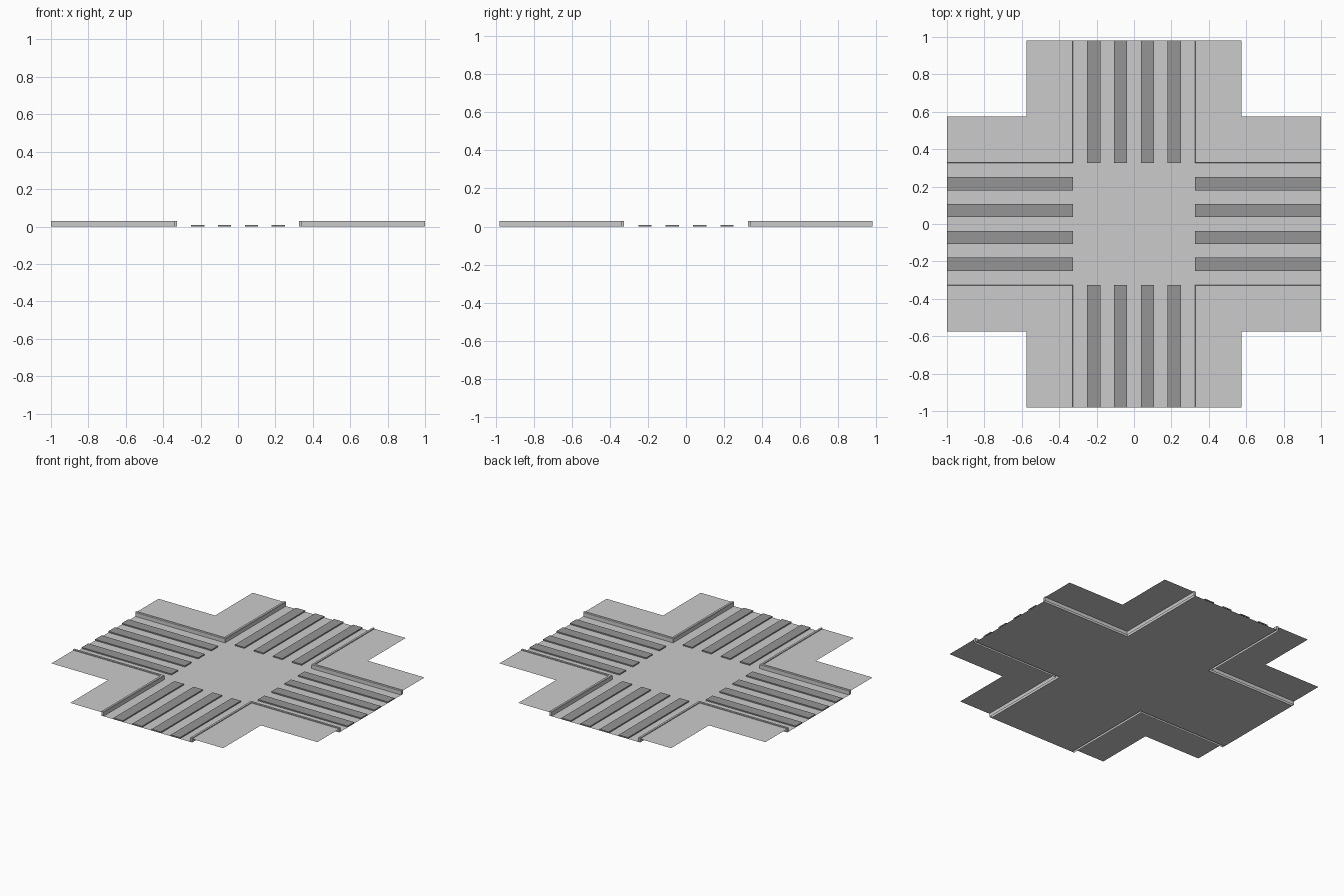
import bpy

if "Cube" in bpy.data.objects:
    bpy.data.objects.remove(bpy.data.objects["Cube"])

EX, EY = 1.0, 0.98      # ends of the road arms
R = 0.325               # half width of the road
C = 0.341               # back of the kerb
W = 0.575               # outer edge of the pavement
WALK_Z, KERB_Z = 0.024, 0.03


def add_mesh(name, verts, faces, mat=None):
    me = bpy.data.meshes.new(name)
    me.from_pydata(verts, [], faces)
    me.update()
    ob = bpy.data.objects.new(name, me)
    bpy.context.collection.objects.link(ob)
    if mat:
        me.materials.append(mat)
    return ob


# Road: one flat cross
add_mesh("road", [(x, y, 0) for x, y in (
    (-R, -EY), (R, -EY), (R, -R), (EX, -R), (EX, R), (R, R),
    (R, EY), (-R, EY), (-R, R), (-EX, R), (-EX, -R), (-R, -R))],
    [tuple(range(12))])

# Pavement and kerb in each corner
kerb_profile = [(R, 0), (R, KERB_Z - 0.003), (R + 0.003, KERB_Z), (C, KERB_Z), (C, 0)]
n = len(kerb_profile)
for sx, sy, tag in ((1, 1, "back_right"), (-1, 1, "back_left"),
                    (-1, -1, "front_left"), (1, -1, "front_right")):
    flip = sx * sy < 0

    def wind(face):
        return tuple(reversed(face)) if flip else tuple(face)

    walk = [(C, C), (EX, C), (EX, W), (W, W), (W, EY), (C, EY)]
    add_mesh("pavement_" + tag, [(sx * x, sy * y, WALK_Z) for x, y in walk],
             [wind(range(6))])

    # Kerb profile swept along the corner, mitred at the middle
    verts = [(sx * EX, sy * d, z) for d, z in kerb_profile]
    verts += [(sx * d, sy * d, z) for d, z in kerb_profile]
    verts += [(sx * d, sy * EY, z) for d, z in kerb_profile]
    faces = [wind((s * n + i, s * n + i + 1, s * n + n + i + 1, s * n + n + i))
             for s in range(2) for i in range(n - 1)]
    faces = [tuple(reversed(f)) for f in faces]
    faces += [wind(range(n)), wind(range(3 * n - 1, 2 * n - 1, -1))]
    kerb = add_mesh("kerb_" + tag, verts, faces)
    # consistent outward normals
    import bmesh
    bm = bmesh.new()
    bm.from_mesh(kerb.data)
    top = max(bm.faces, key=lambda f: f.calc_center_median().z)
    top.normal_update()
    if top.normal.z < 0:
        bmesh.ops.reverse_faces(bm, faces=bm.faces[:])
    bmesh.ops.recalc_face_normals(bm, faces=bm.faces[:])
    top.normal_update()
    if top.normal.z < 0:
        bmesh.ops.reverse_faces(bm, faces=bm.faces[:])
    bm.to_mesh(kerb.data)
    bm.free()

# Crossing stripes: four thin slabs on each arm
dark = bpy.data.materials.new("stripe_grey")
dark.diffuse_color = (0.3, 0.3, 0.3, 1)
dark.use_nodes = True
dark.node_tree.nodes["Principled BSDF"].inputs["Base Color"].default_value = dark.diffuse_color


def stripe(name, x0, x1, y0, y1, top=0.009):
    v = [(x, y, z) for z in (0.001, top)
         for x, y in ((x0, y0), (x1, y0), (x1, y1), (x0, y1))]
    f = [(4, 5, 6, 7)] + [(i, (i + 1) % 4, (i + 1) % 4 + 4, i + 4) for i in range(4)]
    add_mesh(name, v, f, dark)


for i, c in enumerate((-0.215, -0.0715, 0.0715, 0.215)):
    a, b = c - 0.035, c + 0.035
    stripe(f"stripe_back_{i}", a, b, R, EY)
    stripe(f"stripe_front_{i}", a, b, -EY, -R)
    stripe(f"stripe_right_{i}", R, EX, a, b)
    stripe(f"stripe_left_{i}", -EX, -R, a, b)
